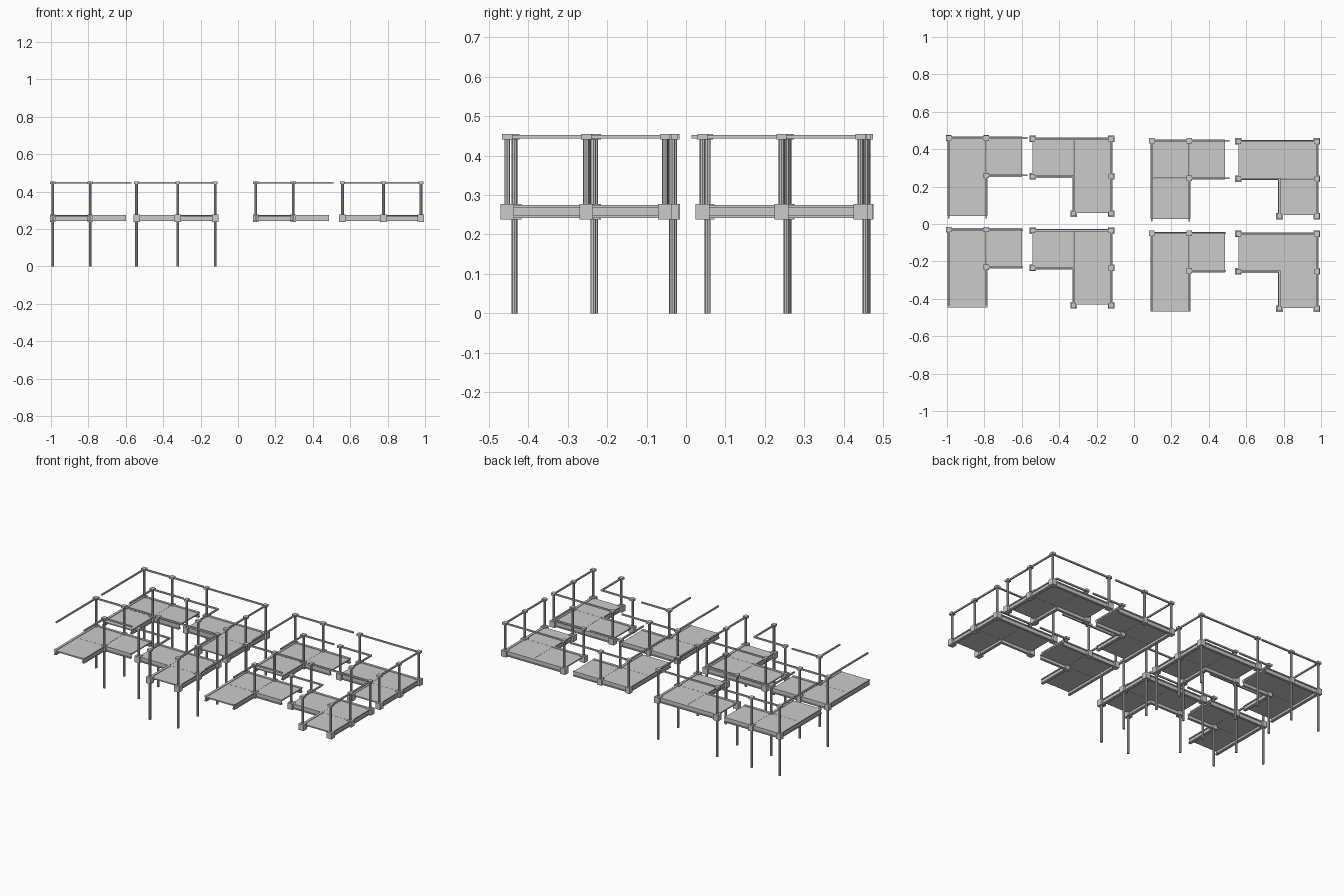
import bpy, bmesh
from mathutils import Matrix, Vector

if "Cube" in bpy.data.objects:
    bpy.data.objects.remove(bpy.data.objects["Cube"])

W, T = 0.2, 0.2          # walkway width, tile length


def box(bm, x0, x1, y0, y1, z0, z1):
    c = Vector(((x0 + x1) / 2, (y0 + y1) / 2, (z0 + z1) / 2))
    m = Matrix.Translation(c) @ Matrix.Diagonal((abs(x1 - x0), abs(y1 - y0), abs(z1 - z0), 1))
    bmesh.ops.create_cube(bm, size=1, matrix=m)


def tube(bm, x, y, z0, z1, r=0.0075):
    bmesh.ops.create_cone(bm, cap_ends=True, segments=8, radius1=r, radius2=r,
                          depth=z1 - z0, matrix=Matrix.Translation((x, y, (z0 + z1) / 2)))


def strip(bm, p, q, a, b, z0, z1):
    """Box along segment p-q, extended by a sideways each way and b at the ends."""
    (x0, x1), (y0, y1) = sorted((p[0], q[0])), sorted((p[1], q[1]))
    if x0 == x1:
        box(bm, x0 - a, x0 + a, y0 - b, y1 + b, z0, z1)
    else:
        box(bm, x0 - b, x1 + b, y0 - a, y0 + a, z0, z1)


def finish(bm, name):
    bmesh.ops.recalc_face_normals(bm, faces=bm.faces)
    me = bpy.data.meshes.new(name)
    bm.to_mesh(me)
    bm.free()
    bpy.context.collection.objects.link(bpy.data.objects.new(name, me))


def platform(tag, cx, cy, s, posts, legs, lx, ly, ex, ey):
    """L-shaped platform; outer corner at (cx, cy), arms run in s*x and -y."""
    P = lambda u, v: (cx + s * u, cy - v)
    # deck tiles
    bm = bmesh.new()
    for u0, u1, v0, v1 in ((0, W, 0, W), (W + .001, lx, 0, W), (0, W, W + .001, ly)):
        a, b = P(u0, v0), P(u1, v1)
        box(bm, a[0], b[0], b[1], a[1], .264, .272)
    finish(bm, tag + "_deck")

    # channel beams along the railed sides
    bm = bmesh.new()
    runs = [((0, 0), (0, ly)), ((0, 0), (lx, 0)), ((W, W), (W, ly)), ((W, W), (lx, W))]
    for a, b in runs:
        p, q = P(*a), P(*b)
        strip(bm, p, q, .003, 0, .247, .27)
        strip(bm, p, q, .008, 0, .268, .275)
        strip(bm, p, q, .008, 0, .242, .249)
    finish(bm, tag + "_edge_beams")

    # handrails
    bm = bmesh.new()
    rails = [((0, 0), (0, ly + ey)), ((0, 0), (lx + ex, 0)),
             ((W, W), (W, ly + ey)), ((W, W), (lx + ex, W))]
    for a, b in rails:
        strip(bm, P(*a), P(*b), .0045, .0045, .443, .452)
    finish(bm, tag + "_handrails")

    # posts with caps and base blocks, and legs
    bm, bb, bl = bmesh.new(), bmesh.new(), bmesh.new()
    for u, v in posts:
        x, y = P(u, v)
        tube(bm, x, y, .27, .446)
        h = .014 if s > 0 else .013
        box(bm, x - h, x + h, y - h, y + h, .441, .455)
        h = .015 if s > 0 else .0175
        box(bb, x - h, x + h, y - h, y + h, .238, .277)
        if legs:
            tube(bl, x, y, 0, .24)
    finish(bm, tag + "_posts")
    finish(bb, tag + "_post_blocks")
    if legs:
        finish(bl, tag + "_legs")
    else:
        bl.free()


open_posts = [(0, 0), (W, 0), (W, W)]
end_posts = [(0, 0), (0, W), (0, W + T), (W, W + T), (.42, 0), (.42, W)]

# open-ended platforms: tag, corner, legs, rail overhang
for tag, x, y, legs, ex, ey in (
        ("tall_open_back", -.99, .46, True, .025, .01),
        ("tall_open_front", -.99, -.03, True, 0, -.015),
        ("low_open_back", .095, .445, False, .02, .01),
        ("low_open_front", .095, -.05, False, 0, -.005)):
    platform(tag, x, y, 1, open_posts, legs, .392, .417, ex, ey)

# platforms with end posts
for tag, x, y, legs in (
        ("tall_ended_back", -.122, .455, True),
        ("tall_ended_front", -.122, -.035, True),
        ("low_ended_back", .978, .442, False),
        ("low_ended_front", .978, -.053, False)):
    platform(tag, x, y, -1, end_posts, legs, .42, W + T - .005, 0, 0)
